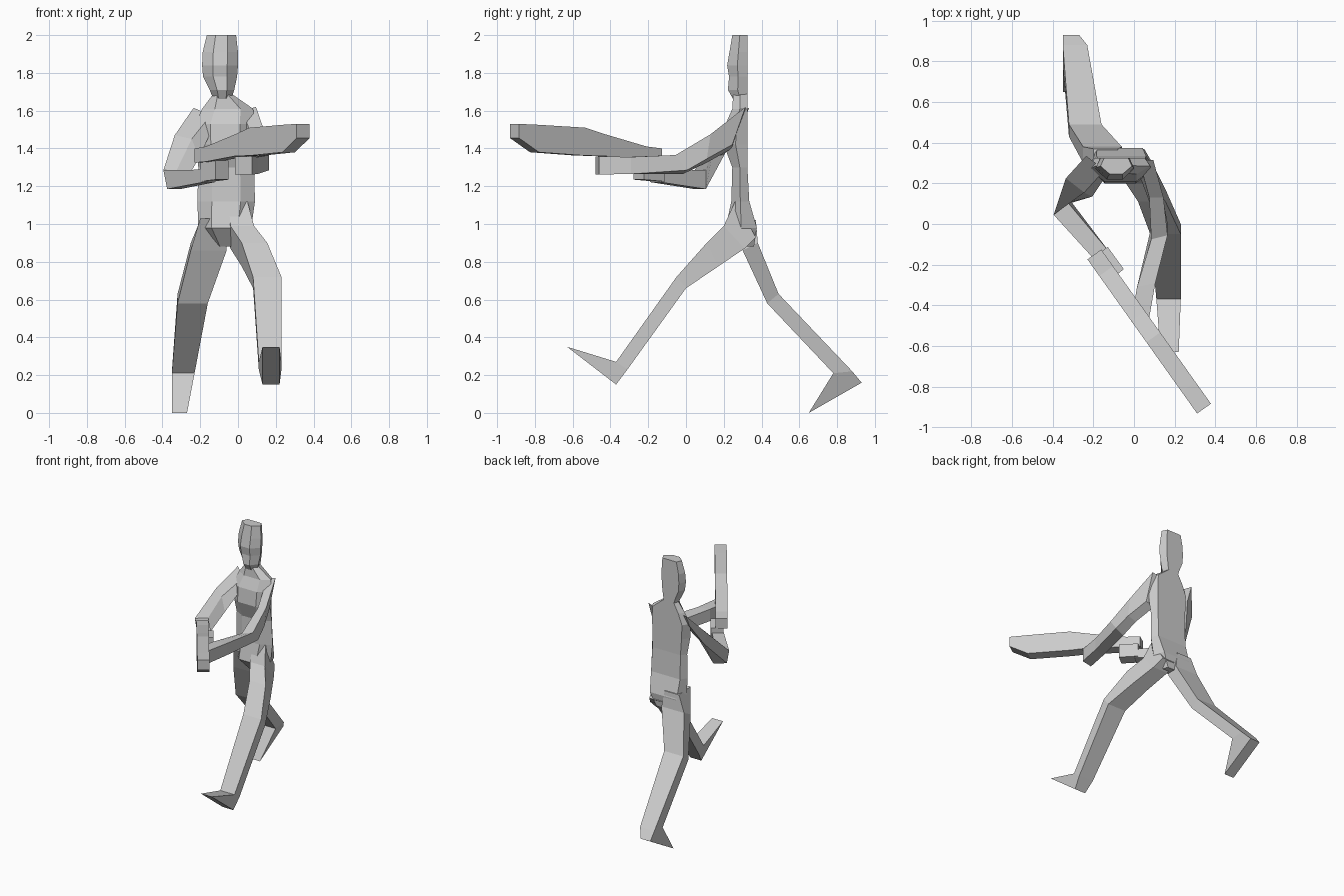
import bpy, bmesh
from mathutils import Vector as V


def loft(name, rings):
    """Skin a closed solid through rings with equal point counts."""
    bm = bmesh.new()
    loops = [[bm.verts.new(p) for p in ring] for ring in rings]
    n = len(loops[0])
    for a, b in zip(loops, loops[1:]):
        for i in range(n):
            j = (i + 1) % n
            bm.faces.new((a[i], a[j], b[j], b[i]))
    bm.faces.new(loops[0])
    bm.faces.new(loops[-1])
    bmesh.ops.recalc_face_normals(bm, faces=bm.faces)
    mesh = bpy.data.meshes.new(name)
    bm.to_mesh(mesh)
    bm.free()
    bpy.context.collection.objects.link(bpy.data.objects.new(name, mesh))


def body_ring(z, x0, x1, yf, yb, corner=0.25, side=0.5):
    """Six-sided level section with a flat back."""
    w = (x1 - x0) * corner
    ym = yf + (yb - yf) * side
    return [(x0, ym, z), (x0 + w, yf, z), (x1 - w, yf, z),
            (x1, ym, z), (x1 - w * .4, yb, z), (x0 + w * .4, yb, z)]


def leg_ring(x0, x1, front, back):
    """Slanted rectangle across a leg; front and back are (y, z)."""
    return [(x0, *front), (x1, *front), (x1, *back), (x0, *back)]


def arm_ring(c, side, up):
    """Rectangle around a centre with half-width and half-height vectors."""
    c, s, u = V(c), V(side), V(up)
    return [c + s + u, c - s + u, c - s - u, c + s - u]


# Head with flat back, tapering to the chin
loft("head", [body_ring(*r, corner=.3) for r in (
    (1.66, -.13, -.035, .25, .325),
    (1.71, -.15, -.02, .222, .325),
    (1.78, -.185, -.005, .228, .325),
    (1.84, -.19, 0, .218, .325),
    (1.91, -.187, 0, .23, .325),
    (2.0, -.165, -.01, .245, .325))])

# Torso from crotch to neck
loft("torso", [body_ring(*r) for r in (
    (.88, -.13, .01, .29, .36),
    (.98, -.21, .07, .21, .375),
    (1.12, -.215, .09, .24, .335),
    (1.30, -.21, .085, .245, .325),
    (1.42, -.22, .085, .20, .325),
    (1.53, -.225, .09, .21, .325),
    (1.61, -.19, .08, .245, .325),
    (1.69, -.13, -.035, .25, .325))])

# Leading leg, toe lifted
loft("front_leg", [leg_ring(*r) for r in (
    (-.05, .05, (.26, 1.12), (.37, .93)),
    (-.04, .085, (.20, .99), (.31, .87)),
    (.02, .155, (.11, .9), (.17, .775)),
    (.08, .23, (-.05, .72), (0, .66)),
    (.11, .23, (-.37, .27), (-.31, .23)),
    (.13, .22, (-.63, .35), (-.37, .15)))])

# Trailing leg, pushing off the toe
loft("rear_leg", [leg_ring(*r) for r in (
    (-.20, -.08, (.23, 1.03), (.37, 1.02)),
    (-.25, -.06, (.30, .86), (.38, .9)),
    (-.32, -.16, (.43, .58), (.49, .63)),
    (-.35, -.23, (.78, .21), (.88, .22)),
    (-.35, -.27, (.65, 0), (.93, .16)))])

# Arm gripping the handle
loft("gripping_arm", [arm_ring(*r) for r in (
    ((-.19, .28, 1.55), (.045, -.035, -.02), (0, .02, .045)),
    ((-.27, .18, 1.41), (.045, -.035, -.01), (-.02, .01, .05)),
    ((-.35, .075, 1.235), (.035, .03, 0), (-.01, 0, .05)),
    ((-.15, -.165, 1.255), (.03, .026, 0), (0, 0, .033)))])
loft("gripping_hand", [arm_ring(*r) for r in (
    ((-.165, -.14, 1.275), (.035, .028, 0), (0, 0, .05)),
    ((-.085, -.25, 1.285), (.035, .028, 0), (0, 0, .05)))])

# Arm supporting the long implement
loft("supporting_arm", [arm_ring(*r) for r in (
    ((.06, .28, 1.51), (.035, 0, .01), (0, .035, .1)),
    ((.11, .12, 1.40), (.035, 0, .01), (0, .01, .065)),
    ((.125, -.035, 1.315), (.04, .01, .01), (0, -.03, .04)),
    ((.06, -.30, 1.31), (.045, .01, 0), (0, 0, .045)),
    ((.03, -.47, 1.31), (.045, .01, 0), (0, 0, .048)))])

# Long flat implement: (distance along, bottom, top)
start, along, across = V((-.195, -.15, 0)), V((.58, -.815, 0)), V((.034, .024, 0))
loft("long_implement", [
    arm_ring(start + along * s + V((0, 0, (lo + hi) / 2)), across, (0, 0, (hi - lo) / 2))
    for s, lo, hi in ((0, 1.325, 1.40), (.1, 1.33, 1.41), (.37, 1.36, 1.475),
                      (.5, 1.362, 1.51), (.8, 1.38, 1.525), (.93, 1.455, 1.53))])
